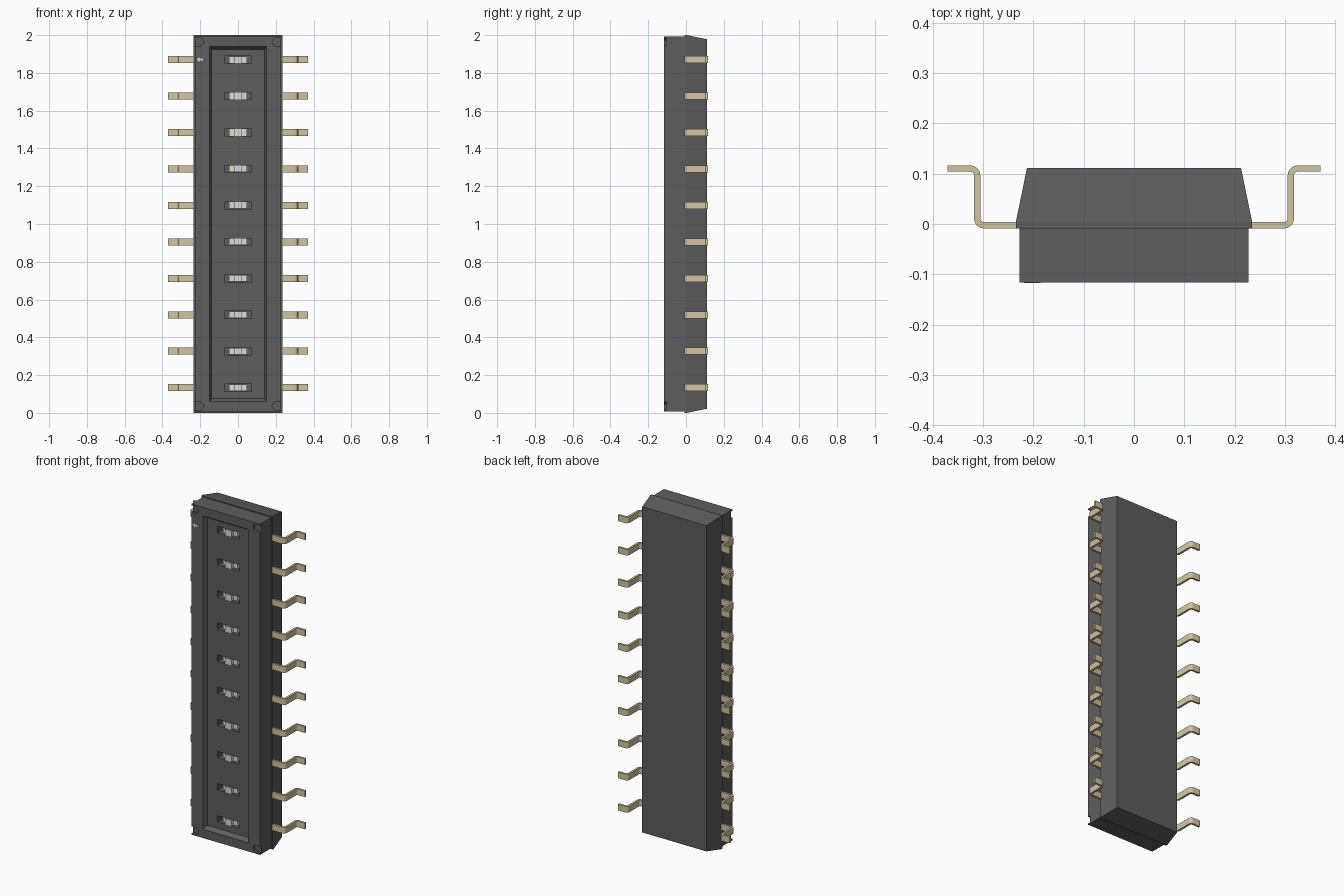
import bpy, bmesh, math

if "Cube" in bpy.data.objects:
    bpy.data.objects.remove(bpy.data.objects["Cube"])

MID = 1.0
ZS = [1.002 + 0.193 * (i - 4.5) for i in range(10)]


def material(name, rgb):
    m = bpy.data.materials.new(name)
    m.diffuse_color = (*rgb, 1)
    m.use_nodes = True
    m.node_tree.nodes["Principled BSDF"].inputs["Base Color"].default_value = m.diffuse_color
    return m


dark = material("dark_plastic", (0.11, 0.11, 0.11))
metal = material("pale_metal", (0.65, 0.55, 0.36))
white = material("off_white", (0.72, 0.72, 0.64))


def finish(bm, name, mat=None):
    bmesh.ops.recalc_face_normals(bm, faces=bm.faces)
    me = bpy.data.meshes.new(name)
    bm.to_mesh(me)
    bm.free()
    if mat:
        me.materials.append(mat)
    ob = bpy.data.objects.new(name, me)
    bpy.context.collection.objects.link(ob)
    return ob


def loft(bm, rings, cx=0, cz=MID):
    """Stack of rectangles along y, each given as (y, half_x, half_z)."""
    loops = [[bm.verts.new((cx + sx * hx, y, cz + sz * hz))
              for sx, sz in ((-1, -1), (1, -1), (1, 1), (-1, 1))]
             for y, hx, hz in rings]
    for a, b in zip(loops, loops[1:]):
        for i in range(4):
            j = (i + 1) % 4
            bm.faces.new((a[i], a[j], b[j], b[i]))
    bm.faces.new(loops[0])
    bm.faces.new(loops[-1])


def extrude_outline(bm, pts, y0, y1):
    """Prism along y from an outline in x, z."""
    a = [bm.verts.new((x, y0, z)) for x, z in pts]
    b = [bm.verts.new((x, y1, z)) for x, z in pts]
    bm.faces.new(a)
    bm.faces.new(b)
    for i in range(len(a)):
        j = (i + 1) % len(a)
        bm.faces.new((a[i], a[j], b[j], b[i]))


def cut(target, cutter):
    mod = target.modifiers.new("cut", 'BOOLEAN')
    mod.operation = 'DIFFERENCE'
    mod.solver = 'EXACT'
    mod.object = cutter
    bpy.context.view_layer.objects.active = target
    bpy.ops.object.modifier_apply(modifier=mod.name)
    bpy.data.objects.remove(cutter)


# Housing: straight front block, wider rim and tapered back
FRONT, FLOOR = -0.1165, -0.09
bm = bmesh.new()
loft(bm, [(FRONT, 0.228, 0.993), (-0.009, 0.228, 0.993), (-0.009, 0.235, 1.0),
          (0.004, 0.235, 1.0), (0.111, 0.213, 0.978)])
housing = finish(bm, "housing", dark)

# Long front recess with sloping walls
bm = bmesh.new()
s = 0.013 / (FLOOR - FRONT)
loft(bm, [(FRONT - 0.01, 0.152 + s * 0.01, 0.942 + s * 0.01), (FLOOR, 0.139, 0.924)])
cut(housing, finish(bm, "recess_cutter"))

# Slider slots
bm = bmesh.new()
for z in ZS:
    loft(bm, [(FLOOR - 0.015, 0.072, 0.019), (FLOOR + 0.035, 0.072, 0.019)], cz=z)
cut(housing, finish(bm, "slot_cutter"))

# Round-ended notches at the four front corners
bm = bmesh.new()
for sx in (-1, 1):
    for sz in (-1, 1):
        arc = [math.radians(90 + 15 * k) for k in range(13)]
        pts = [(0.203 + 0.022 * math.cos(a), 0.964 + 0.021 * math.sin(a)) for a in arc]
        pts += [(0.26, 0.943), (0.26, 0.985)]
        extrude_outline(bm, [(sx * x, MID + sz * z) for x, z in pts],
                        FRONT - 0.01, FRONT + 0.014)
cut(housing, finish(bm, "notch_cutter"))

# Sliders with a raised grip
bm = bmesh.new()
loft(bm, [(FLOOR + 0.016, 0.048, 0.0175), (FLOOR + 0.036, 0.048, 0.0175)], cz=0)
loft(bm, [(FLOOR - 0.004, 0.022, 0.0175), (FLOOR + 0.017, 0.022, 0.0175)], cz=0)
slider = finish(bm, "slider_1", white)
slider.location.z = ZS[0]

# Gull-wing pin: thick bent strip, mirrored to the other side
R, T, W = 0.0135, 0.00625, 0.0185
path = [(0.20, -0.0025, 0, -1)]
for cx, cy, start, step, sign in ((0.2985, 0.011, -90, 18, 1), (0.3255, 0.0968, 180, -18, -1)):
    for k in range(6):
        a = math.radians(start + step * k)
        c, n = math.cos(a), math.sin(a)
        path.append((cx + R * c, cy + R * n, sign * c, sign * n))
path.append((0.371, 0.1103, 0, -1))
outline = [(x + T * nx, y + T * ny) for x, y, nx, ny in path]
outline += [(x - T * nx, y - T * ny) for x, y, nx, ny in reversed(path)]
bm = bmesh.new()
low = [bm.verts.new((x, y, -W)) for x, y in outline]
top = [bm.verts.new((x, y, W)) for x, y in outline]
bm.faces.new(low)
bm.faces.new(top)
for i in range(len(low)):
    j = (i + 1) % len(low)
    bm.faces.new((low[i], low[j], top[j], top[i]))
pin = finish(bm, "pin_pair_1", metal)
bpy.ops.object.select_all(action='DESELECT')
pin.select_set(True)
bpy.context.view_layer.objects.active = pin
bpy.ops.object.shade_smooth_by_angle(angle=math.radians(30))
mirror = pin.modifiers.new("mirror", 'MIRROR')
mirror.mirror_object = housing
pin.location.z = ZS[0]

# Repeat sliders and pins along the length
for i, z in enumerate(ZS[1:], 2):
    for src, name in ((slider, "slider"), (pin, "pin_pair")):
        ob = src.copy()
        ob.name = f"{name}_{i}"
        ob.location.z = z
        bpy.context.collection.objects.link(ob)

# Small arrow marking the first pin
bm = bmesh.new()
extrude_outline(bm, [(-0.219, ZS[9]), (-0.203, ZS[9] + 0.014), (-0.203, ZS[9] + 0.006),
                     (-0.186, ZS[9] + 0.006), (-0.186, ZS[9] - 0.006),
                     (-0.203, ZS[9] - 0.006), (-0.203, ZS[9] - 0.014)],
                FRONT - 0.0005, FRONT + 0.002)
finish(bm, "marker_arrow", white)
